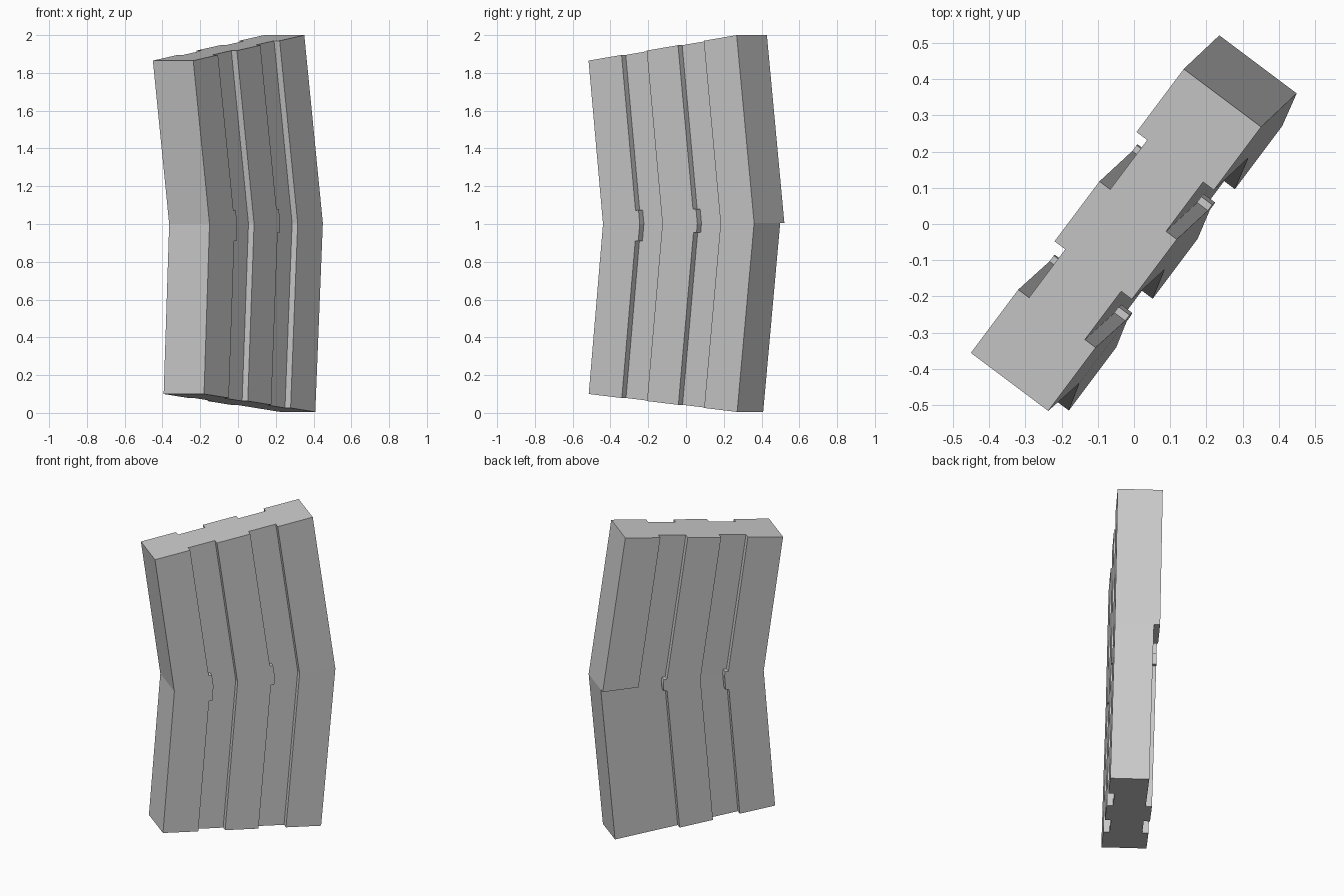
import bpy
import bmesh
from mathutils import Vector

cube = bpy.data.objects.get("Cube")
if cube:
    bpy.data.objects.remove(cube, do_unlink=True)

grey = bpy.data.materials.new("light_grey")
grey.use_nodes = True
COLOUR = (0.6, 0.6, 0.6, 1)
grey.diffuse_color = COLOUR
grey.node_tree.nodes["Principled BSDF"].inputs["Base Color"].default_value = COLOUR

# Slab directions: along its width and across its thickness
WIDE = Vector((0.6, 0.8, 0))
THICK = Vector((0.8, -0.6, 0))
DEPTH = 0.267
GROOVE = 0.037
SPANS = [(0.223, 0.393), (0.604, 0.778)]

# Stations: (u, z) of the narrow edges, then offset of the back face
TOP = ((-0.555, 1.865), (0.425, 2.0), -0.147)
MID = ((-0.442, 1.0), (0.558, 1.005), -0.124)
BOTTOM = ((-0.52, 0.1), (0.462, 0.005), -0.102)


def place(s, d, t):
    """Point at width fraction s and depth d; t is 1 at top, 0 at bend, -1 at bottom."""
    end = TOP if t >= 0 else BOTTOM
    near = Vector(MID[0]).lerp(Vector(end[0]), abs(t))
    far = Vector(MID[1]).lerp(Vector(end[1]), abs(t))
    u, z = near.lerp(far, s)
    back = MID[2] + (end[2] - MID[2]) * abs(t)
    return WIDE * u + THICK * (back + d) + Vector((0, 0, z))


def loft(name, profile, levels):
    """Sweep a closed profile through the given levels."""
    bm = bmesh.new()
    rings = [[bm.verts.new(place(s, d, t)) for s, d in profile] for t in levels]
    n = len(profile)
    for a, b in zip(rings, rings[1:]):
        for i in range(n):
            j = (i + 1) % n
            bm.faces.new((a[i], a[j], b[j], b[i]))
    bm.faces.new(rings[0])
    bm.faces.new(rings[-1])
    bmesh.ops.recalc_face_normals(bm, faces=bm.faces)
    mesh = bpy.data.meshes.new(name)
    bm.to_mesh(mesh)
    bm.free()
    mesh.materials.append(grey)
    obj = bpy.data.objects.new(name, mesh)
    bpy.context.collection.objects.link(obj)
    return obj


def grooved_edge(outer, floor):
    """One long side of the cross-section with its two grooves."""
    points = [(0, outer)]
    for a, b in SPANS:
        points += [(a, outer), (a, floor), (b, floor), (b, outer)]
    return points + [(1, outer)]


front = grooved_edge(DEPTH, DEPTH - GROOVE)
back = grooved_edge(0, GROOVE)
# The lower half has its last back panel cut down to the groove floor
back_cut = back[:-2] + [(1, GROOVE)]

loft("upper_body", front + back[::-1], (1, 0))
loft("lower_body", front + back_cut[::-1], (0, -1))

# Small stops in the grooves at the bend
for i, (a, b) in enumerate(SPANS):
    low = -0.1 if i == 0 else -0.05
    for side, d0, d1 in (("front", DEPTH - GROOVE, DEPTH), ("back", 0, GROOVE)):
        reach = a + 0.02
        high = 0.08 if side == "front" else 0.03
        loft(f"{side}_groove_stop_{i + 1}",
             [(a, d0), (reach, d0), (reach, d1), (a, d1)], (high, 0, low))
